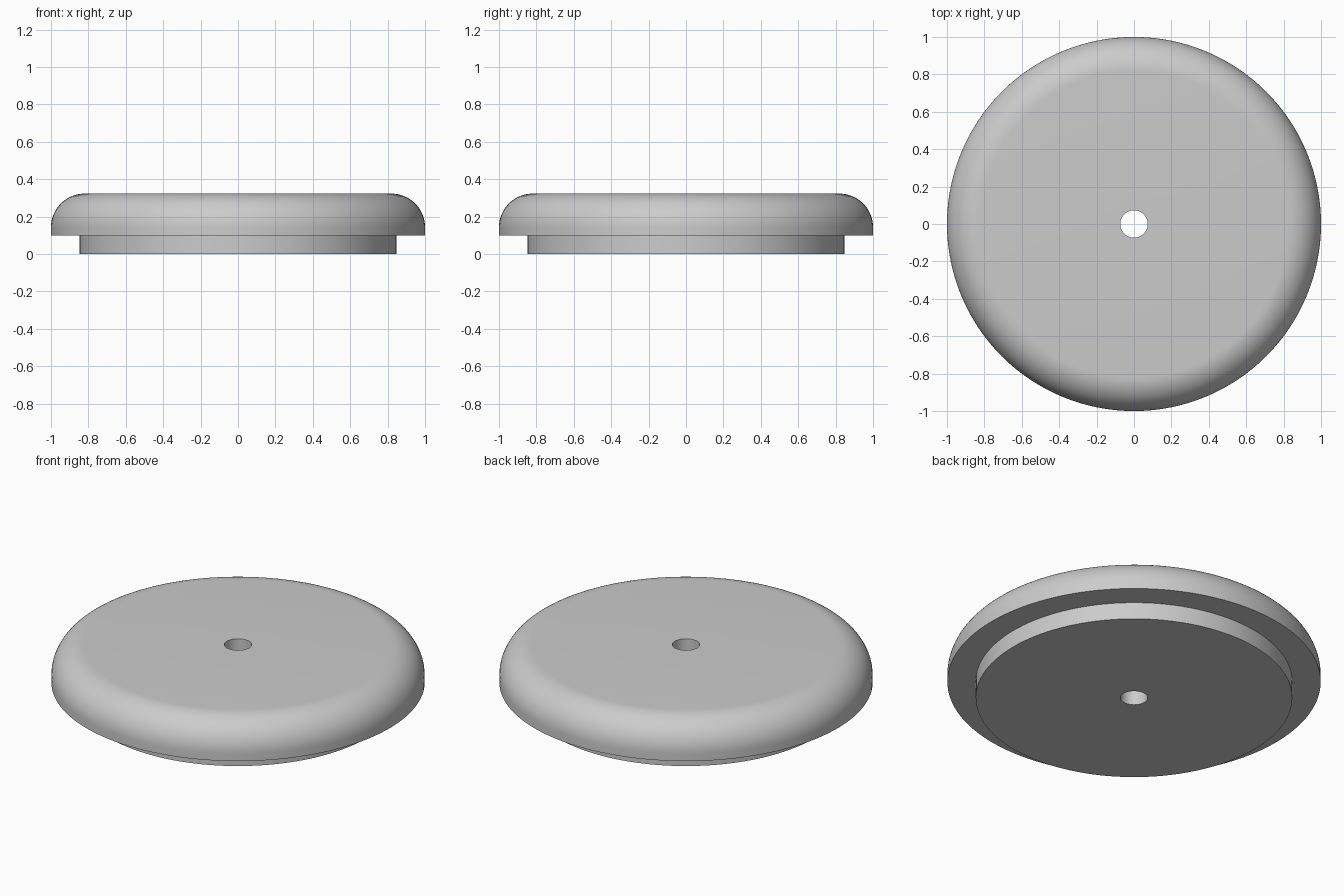
import bpy
import bmesh
from math import sin, cos, pi, radians

cube = bpy.data.objects.get("Cube")
if cube:
    bpy.data.objects.remove(cube, do_unlink=True)

# Main dimensions
SEGMENTS = 128
HOLE_R, PLUG_R, CAP_R = 0.073, 0.848, 1.0
CAP_BASE, TOP = 0.10, 0.323
ROUND = 0.18
ARC_STEPS = 16

# Plain grey material
grey = bpy.data.materials.new("plain grey")
grey.use_nodes = True
colour = (0.6, 0.6, 0.6, 1)
grey.diffuse_color = colour
grey.node_tree.nodes["Principled BSDF"].inputs["Base Color"].default_value = colour


def lathe(name, profile, material):
    """Revolve a closed (radius, height) profile around z."""
    bm = bmesh.new()
    verts = [bm.verts.new((r, 0, z)) for r, z in profile]
    edges = [bm.edges.new((v, verts[i - 1])) for i, v in enumerate(verts)]
    bmesh.ops.spin(bm, geom=verts + edges, cent=(0, 0, 0), axis=(0, 0, 1),
                   angle=2 * pi, steps=SEGMENTS, use_merge=True)
    bmesh.ops.remove_doubles(bm, verts=bm.verts[:], dist=1e-5)
    bmesh.ops.recalc_face_normals(bm, faces=bm.faces[:])
    mesh = bpy.data.meshes.new(name)
    bm.to_mesh(mesh)
    bm.free()
    mesh.materials.append(material)
    obj = bpy.data.objects.new(name, mesh)
    bpy.context.collection.objects.link(obj)
    bpy.ops.object.select_all(action="DESELECT")
    obj.select_set(True)
    bpy.context.view_layer.objects.active = obj
    bpy.ops.object.shade_smooth_by_angle(angle=radians(30))
    return obj


# Rounded cap with a stepped plug underneath and a hole through the middle
shoulder = []
for i in range(ARC_STEPS + 1):
    a = pi / 2 * i / ARC_STEPS
    shoulder.append((CAP_R - ROUND + ROUND * cos(a), TOP - ROUND + ROUND * sin(a)))

profile = [(HOLE_R, 0), (PLUG_R, 0), (PLUG_R, CAP_BASE), (CAP_R, CAP_BASE)]
profile += shoulder + [(HOLE_R, TOP)]
lathe("stepped_round_lid", profile, grey)
